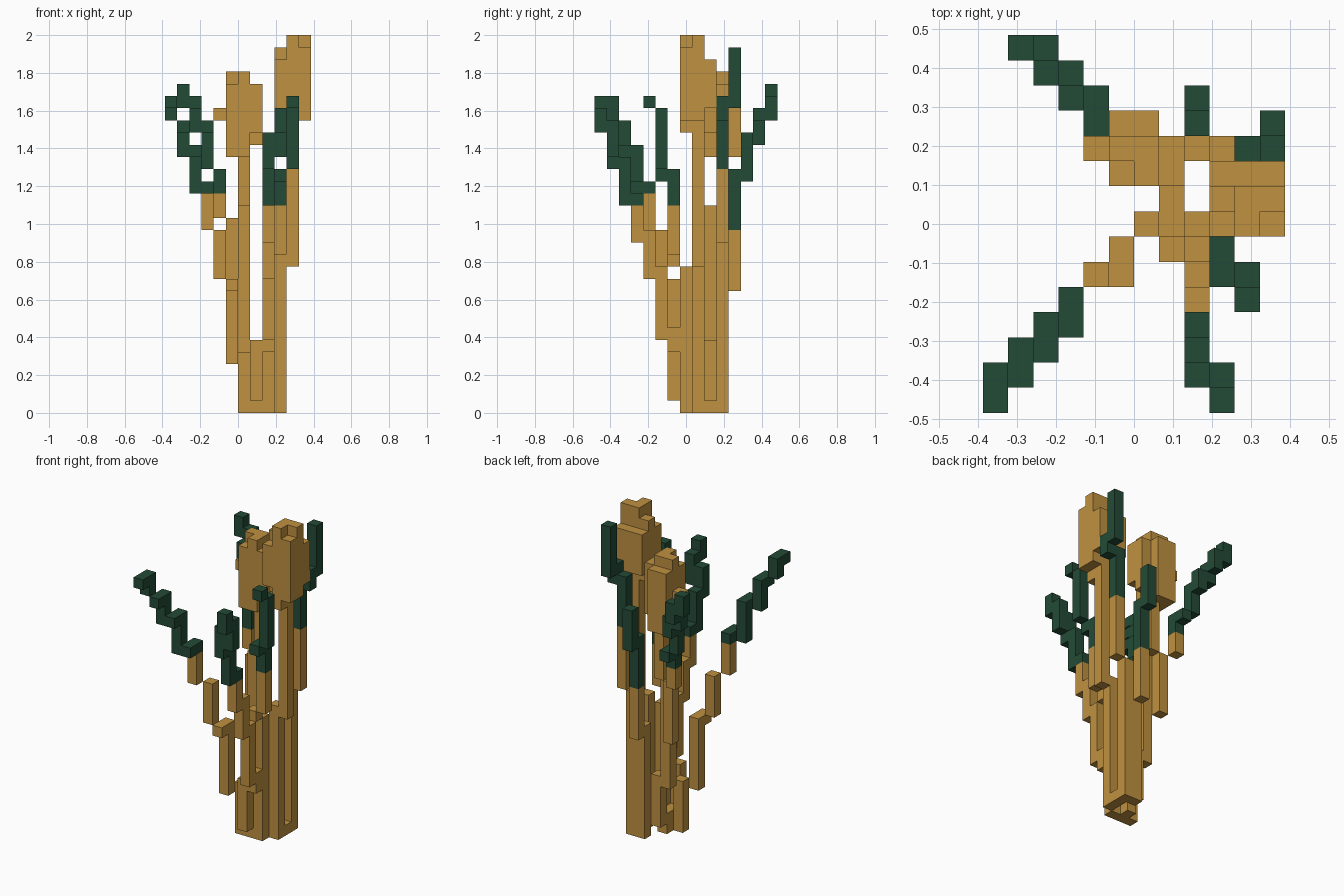
import bpy, bmesh

if "Cube" in bpy.data.objects:
    bpy.data.objects.remove(bpy.data.objects["Cube"], do_unlink=True)

U = 2 / 31                      # edge length of one block
OX, OY = 6, 7.5                 # grid cell at the centre of the plant


def material(name, rgb):
    m = bpy.data.materials.new(name)
    m.use_nodes = True
    m.diffuse_color = (*rgb, 1)
    bsdf = m.node_tree.nodes["Principled BSDF"]
    bsdf.inputs["Base Color"].default_value = (*rgb, 1)
    bsdf.inputs["Roughness"].default_value = 0.9
    return m


TAN = material("ochre_stem", (0.52, 0.285, 0.052))
GREEN = material("dark_green_tip", (0.017, 0.07, 0.037))

# Six block faces: outward direction and its corners
SIDES = {
    (1, 0, 0): [(1, 0, 0), (1, 1, 0), (1, 1, 1), (1, 0, 1)],
    (-1, 0, 0): [(0, 0, 0), (0, 0, 1), (0, 1, 1), (0, 1, 0)],
    (0, 1, 0): [(0, 1, 0), (0, 1, 1), (1, 1, 1), (1, 1, 0)],
    (0, -1, 0): [(0, 0, 0), (1, 0, 0), (1, 0, 1), (0, 0, 1)],
    (0, 0, 1): [(0, 0, 1), (1, 0, 1), (1, 1, 1), (0, 1, 1)],
    (0, 0, -1): [(0, 0, 0), (0, 1, 0), (1, 1, 0), (1, 0, 0)],
}

parts = {}


def part(name, columns, green_from=99):
    """Each column is (cell x, cell y, bottom, top) in blocks."""
    cells = {(i, j, k) for i, j, lo, hi in columns for k in range(lo, hi)}
    parts[name] = (cells, green_from)


# Base blocks joining the stems
part("base", [(6, 7, 0, 5), (7, 7, 0, 2), (7, 8, 0, 2), (9, 9, 0, 1)])

# Branch reaching to the front right
part("front_right_branch", [
    (5, 6, 4, 11), (5, 5, 10, 11), (4, 5, 11, 15), (3, 4, 15, 19), (3, 3, 18, 19),
    (2, 3, 18, 22), (2, 2, 21, 22), (1, 2, 21, 24), (1, 1, 23, 24),
    (0, 1, 24, 26), (0, 0, 25, 26)], 18)

# Branch reaching to the back right
part("back_right_branch", [
    (5, 10, 10, 16), (4, 11, 16, 20), (4, 12, 19, 20), (3, 12, 20, 23),
    (3, 13, 22, 24), (2, 13, 23, 25), (2, 14, 24, 26), (1, 14, 25, 27)], 18)

# Branch rising at the back
part("back_branch", [(8, 10, 0, 11), (8, 11, 10, 20), (8, 12, 19, 23)], 15)

# Branch reaching straight to the front
part("front_branch", [
    (7, 6, 1, 6), (8, 6, 5, 7), (8, 5, 6, 12), (8, 4, 11, 15), (8, 3, 14, 18),
    (8, 2, 17, 21), (8, 1, 20, 23), (9, 1, 21, 24), (9, 0, 23, 25)], 17)

# Branch leaning to the front left
part("front_left_branch", [
    (8, 7, 0, 12), (8, 6, 12, 13), (9, 6, 13, 20), (9, 5, 19, 20),
    (10, 5, 20, 25), (10, 4, 25, 26)], 17)

# Branch leaning to the back left
part("back_left_branch", [
    (9, 10, 0, 14), (10, 10, 14, 25), (11, 10, 24, 26), (11, 11, 25, 30)], 20)

# Two stems, each carrying a thick head
part("tall_stem", [(9, 8, 0, 13), (10, 8, 12, 23)])
part("tall_head", [
    (10, 7, 23, 31), (10, 8, 23, 31), (11, 7, 24, 30), (11, 8, 24, 31),
    (9, 7, 25, 29), (9, 8, 24, 30), (9, 9, 25, 29), (10, 9, 25, 29), (11, 9, 25, 29)])
part("short_stem", [(7, 9, 1, 6), (6, 9, 5, 17), (6, 10, 16, 21)])
part("short_head", [
    (5, 9, 21, 27), (5, 10, 21, 28), (6, 9, 21, 28), (6, 10, 21, 28),
    (5, 11, 21, 27), (6, 11, 21, 27), (7, 9, 23, 27), (7, 10, 22, 27), (4, 10, 24, 25)])

filled = set().union(*(cells for cells, _ in parts.values()))

# Turn every part into a mesh of its outer faces only
for name, (cells, green_from) in parts.items():
    bm = bmesh.new()
    for c in sorted(cells):
        for d, corners in SIDES.items():
            if tuple(a + b for a, b in zip(c, d)) in filled:
                continue
            vs = [bm.verts.new(((c[0] + x - OX) * U, (c[1] + y - OY) * U, (c[2] + z) * U))
                  for x, y, z in corners]
            bm.faces.new(vs).material_index = int(c[2] >= green_from)
    bmesh.ops.remove_doubles(bm, verts=bm.verts, dist=0.001)
    bmesh.ops.dissolve_limit(bm, angle_limit=0.01, verts=bm.verts, edges=bm.edges,
                             delimit={'MATERIAL'})
    mesh = bpy.data.meshes.new(name)
    bm.to_mesh(mesh)
    bm.free()
    mesh.materials.append(TAN)
    mesh.materials.append(GREEN)
    bpy.context.collection.objects.link(bpy.data.objects.new(name, mesh))
